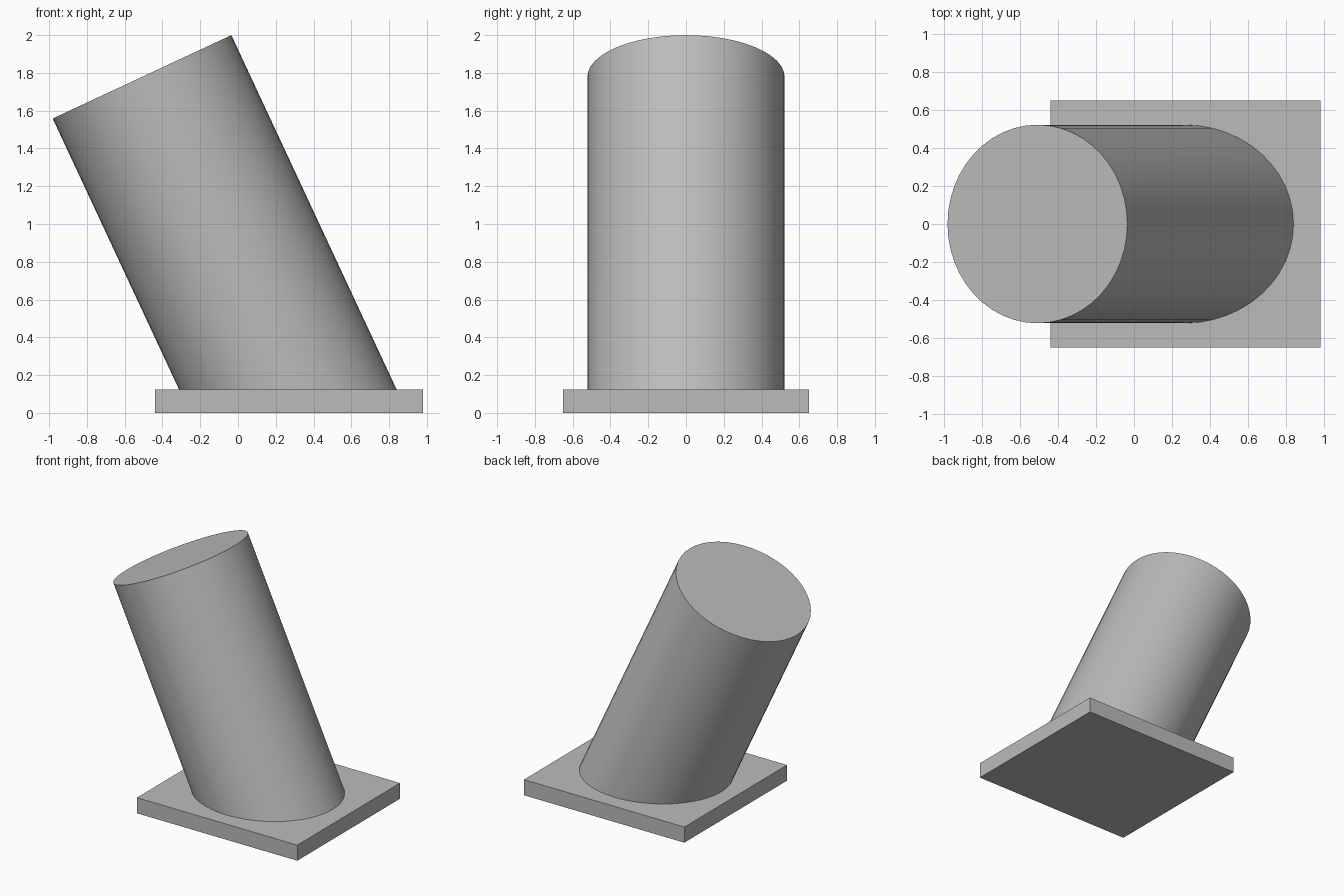
import bpy, bmesh
from math import radians, tan
from mathutils import Matrix, Vector

cube = bpy.data.objects.get("Cube")
if cube:
    bpy.data.objects.remove(cube, do_unlink=True)

grey = bpy.data.materials.new("mid grey")
grey.use_nodes = True
colour = (0.5, 0.5, 0.5, 1)
grey.diffuse_color = colour
grey.node_tree.nodes["Principled BSDF"].inputs["Base Color"].default_value = colour


def add_object(name, bm):
    mesh = bpy.data.meshes.new(name)
    bm.to_mesh(mesh)
    bm.free()
    mesh.materials.append(grey)
    obj = bpy.data.objects.new(name, mesh)
    bpy.context.collection.objects.link(obj)
    return obj


# Square mounting plate
plate_height = 0.125
bm = bmesh.new()
bmesh.ops.create_cube(bm, size=1)
bmesh.ops.scale(bm, vec=(1.42, 1.3, plate_height), verts=bm.verts)
bmesh.ops.translate(bm, vec=(0.27, 0, plate_height / 2), verts=bm.verts)
add_object("base_plate", bm)

# Leaning column: tilted about its top centre, foot cut level inside the plate
tilt = radians(25)
top_centre = Vector((-0.508, 0, 1.779))
length = 2.4
bm = bmesh.new()
bmesh.ops.create_cone(bm, cap_ends=True, segments=48, radius1=0.522, radius2=0.522,
                      depth=length, matrix=Matrix.Translation((0, 0, -length / 2)))
bmesh.ops.transform(bm, matrix=Matrix.Translation(top_centre) @ Matrix.Rotation(-tilt, 4, 'Y'),
                    verts=bm.verts)
cut = bmesh.ops.bisect_plane(bm, geom=bm.verts[:] + bm.edges[:] + bm.faces[:],
                             plane_co=(0, 0, plate_height - 0.01), plane_no=(0, 0, 1),
                             clear_inner=True)
rim = [e for e in cut["geom_cut"] if isinstance(e, bmesh.types.BMEdge)]
bmesh.ops.edgeloop_fill(bm, edges=rim)
bmesh.ops.recalc_face_normals(bm, faces=bm.faces)
column = add_object("leaning_column", bm)

# Smooth wall with crisp end rims
bpy.ops.object.select_all(action='DESELECT')
column.select_set(True)
bpy.context.view_layer.objects.active = column
bpy.ops.object.shade_smooth_by_angle(angle=radians(30))
